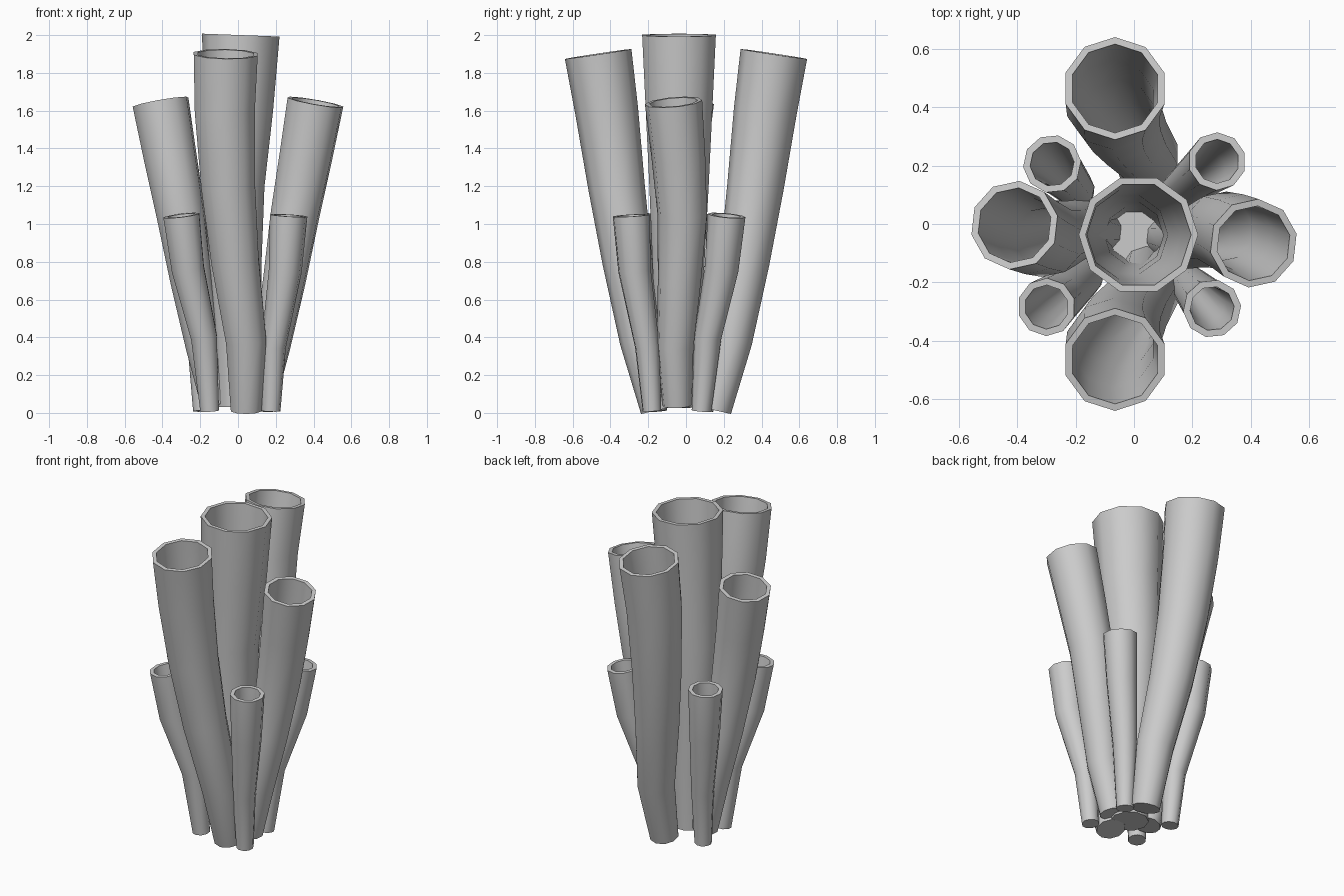
import bpy, bmesh, math
from mathutils import Vector

if "Cube" in bpy.data.objects:
    bpy.data.objects.remove(bpy.data.objects["Cube"])

SIDES = 10
WALL = 0.024


def tube(name, path, phase):
    """Hollow flared tube; path rows are (x, y, z, radius)."""
    pts = [Vector(p[:3]) for p in path]
    radii = [p[3] for p in path]
    n = len(pts)
    bm = bmesh.new()

    def ring(i, radius, lift=0.0):
        # ring perpendicular to the local path direction
        t = (pts[min(i + 1, n - 1)] - pts[max(i - 1, 0)]).normalized()
        u = (Vector((1, 0, 0)) - t * t.x).normalized()
        v = t.cross(u)
        c = pts[i] + t * lift
        verts = []
        for k in range(SIDES):
            a = phase + 2 * math.pi * k / SIDES
            verts.append(bm.verts.new(c + (u * math.cos(a) + v * math.sin(a)) * radius))
        return verts

    outer = [ring(i, radii[i]) for i in range(n)]
    inner = [ring(i, radii[i] - WALL, 0.03 if i == 0 else 0) for i in reversed(range(n))]
    rings = outer + inner
    for a, b in zip(rings, rings[1:]):
        for k in range(SIDES):
            j = (k + 1) % SIDES
            bm.faces.new((a[k], a[j], b[j], b[k]))
    bm.faces.new(list(reversed(rings[0])))
    bm.faces.new(rings[-1])
    bmesh.ops.recalc_face_normals(bm, faces=bm.faces)
    mesh = bpy.data.meshes.new(name)
    bm.to_mesh(mesh)
    bm.free()
    ob = bpy.data.objects.new(name, mesh)
    bpy.context.collection.objects.link(ob)
    bpy.context.view_layer.objects.active = ob
    ob.select_set(True)
    bpy.ops.object.shade_smooth_by_angle(angle=math.radians(40))
    ob.select_set(False)


def half_turn(path, dx=0.0, cy=-0.035):
    return [(-x + dx, 2 * cy - y, z, r) for x, y, z, r in path]


# Central tube
tube("center_tube", [(0.0, -0.04, 0.03, 0.11), (0.0, -0.04, 0.4, 0.125),
                     (-0.02, -0.04, 0.8, 0.145), (-0.025, -0.037, 1.2, 0.165),
                     (0.0, -0.037, 1.6, 0.185), (0.015, -0.037, 2.0, 0.205)], 0)

# Tall front and back tubes, mirrored in y
tall = [(0.043, -0.155, 0.013, 0.085), (0.043, -0.238, 0.38, 0.112),
        (-0.015, -0.31, 0.8, 0.132), (-0.052, -0.368, 1.2, 0.15),
        (-0.07, -0.42, 1.6, 0.167), (-0.065, -0.465, 1.9, 0.178)]
tube("front_tall_tube", tall, math.pi / 2)
tube("back_tall_tube", [(x, -y, z, r) for x, y, z, r in tall], math.pi / 2)

# Medium tubes left and right
medium = [(0.118, -0.047, 0.04, 0.078), (0.18, -0.058, 0.35, 0.098),
          (0.245, -0.035, 0.7, 0.115), (0.302, -0.02, 1.05, 0.132),
          (0.358, -0.04, 1.35, 0.143), (0.41, -0.066, 1.645, 0.153)]
tube("right_medium_tube", medium, 0.2)
tube("left_medium_tube", half_turn(medium), 0.2 + math.pi)

# Small corner tubes
small_a = [(0.175, -0.18, 0.01, 0.05), (0.188, -0.205, 0.35, 0.066),
           (0.25, -0.272, 0.75, 0.088), (0.268, -0.29, 1.045, 0.1)]
small_b = [(0.135, 0.082, 0.01, 0.052), (0.165, 0.115, 0.4, 0.072),
           (0.25, 0.188, 0.76, 0.09), (0.285, 0.215, 1.045, 0.1)]
tube("front_right_small_tube", small_a, 0.1)
tube("back_left_small_tube", half_turn(small_a, -0.013, -0.042), 0.1)
tube("back_right_small_tube", small_b, 0.3)
tube("front_left_small_tube", half_turn(small_b, -0.015), 0.3)
